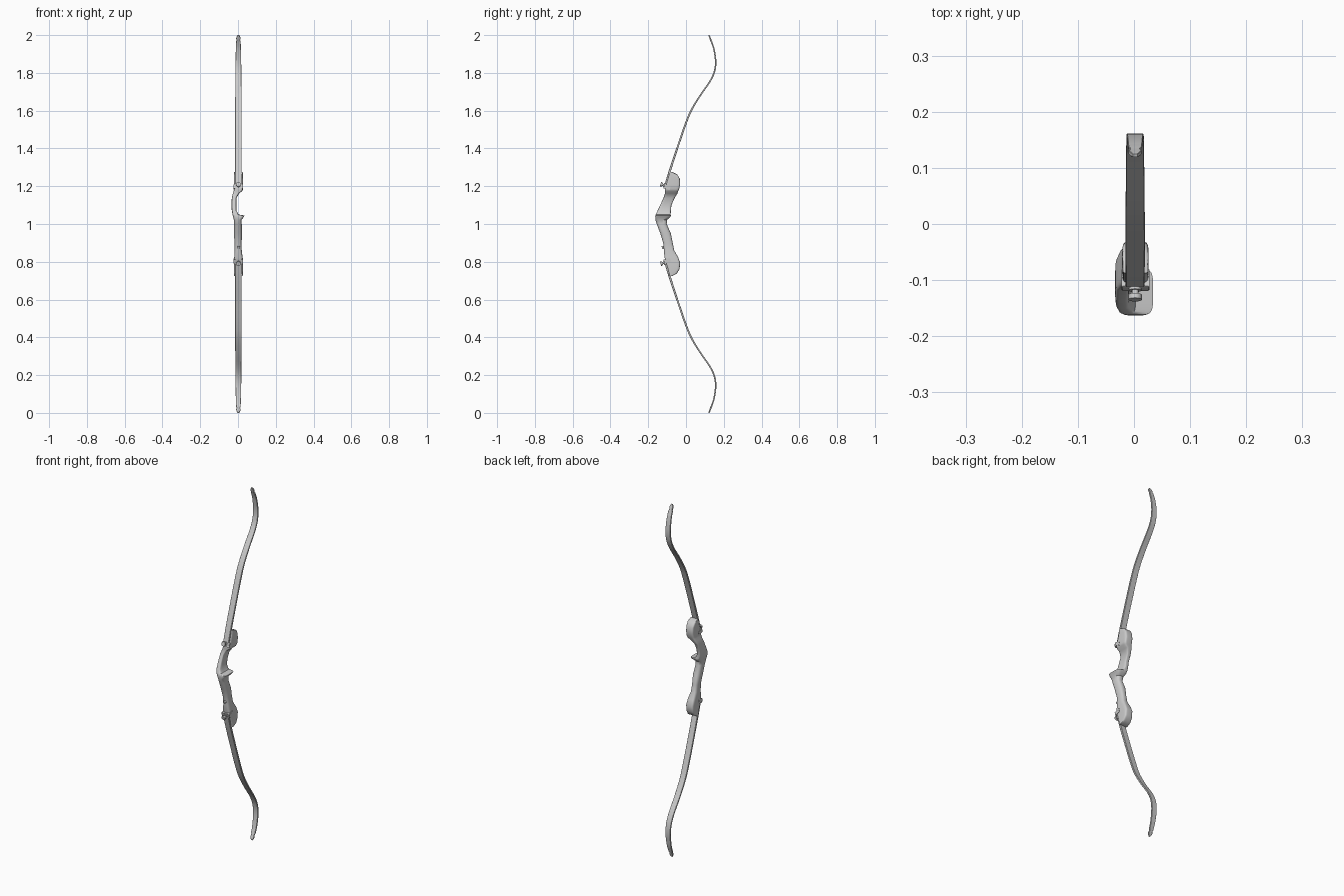
import bpy, bmesh, math
from mathutils import Vector, Matrix

if "Cube" in bpy.data.objects:
    bpy.data.objects.remove(bpy.data.objects["Cube"])


def finish(name, bm, angle=35):
    bmesh.ops.recalc_face_normals(bm, faces=bm.faces[:])
    me = bpy.data.meshes.new(name)
    bm.to_mesh(me)
    bm.free()
    ob = bpy.data.objects.new(name, me)
    bpy.context.collection.objects.link(ob)
    bpy.ops.object.select_all(action='DESELECT')
    ob.select_set(True)
    bpy.context.view_layer.objects.active = ob
    bpy.ops.object.shade_smooth_by_angle(angle=math.radians(angle))
    return ob


def loft(name, rings, angle=35):
    bm = bmesh.new()
    vs = [[bm.verts.new(p) for p in r] for r in rings]
    n = len(vs[0])
    for a, b in zip(vs, vs[1:]):
        for i in range(n):
            j = (i + 1) % n
            bm.faces.new((a[i], a[j], b[j], b[i]))
    bm.faces.new(vs[0])
    bm.faces.new(vs[-1])
    return finish(name, bm, angle)


def spline(rows, steps):
    # Catmull-Rom through rows of numbers
    pts = [Vector(r) for r in rows]
    pts = [2 * pts[0] - pts[1]] + pts + [2 * pts[-1] - pts[-2]]
    out = []
    for a, b, c, d in zip(pts, pts[1:], pts[2:], pts[3:]):
        for k in range(steps):
            t = k / steps
            out.append(0.5 * (2 * b + (c - a) * t + (2 * a - 5 * b + 4 * c - d) * t * t
                              + (3 * b - a - 3 * c + d) * t ** 3))
    return out + [pts[-2]]


def rod(name, centre, direction, parts, sides=20):
    # stacked discs along an axis: (start, end, radius)
    bm = bmesh.new()
    rot = Vector(direction).to_track_quat('Z', 'Y').to_matrix().to_4x4()
    for a, b, r in parts:
        m = Matrix.Translation(centre) @ rot @ Matrix.Translation((0, 0, (a + b) / 2))
        bmesh.ops.create_cone(bm, cap_ends=True, segments=sides, radius1=r, radius2=r,
                              depth=b - a, matrix=m)
    return finish(name, bm)


# riser: z, front y, back y, left x, right x, squareness
RISER = [
    (0.726, -.089, -.070, -.020, .025, 6), (0.738, -.090, -.048, -.021, .026, 6),
    (0.762, -.096, -.034, -.021, .026, 6), (0.795, -.107, -.031, -.021, .026, 6),
    (0.825, -.114, -.042, -.020, .024, 5), (0.860, -.117, -.062, -.018, .020, 3),
    (0.900, -.121, -.070, -.018, .019, 2.6), (0.950, -.136, -.080, -.022, .022, 2.5),
    (1.000, -.155, -.102, -.021, .020, 2.5), (1.022, -.162, -.100, -.022, .019, 3),
    (1.038, -.163, -.082, -.026, .031, 5), (1.045, -.162, -.080, -.028, .034, 5),
    (1.050, -.160, -.081, -.029, .003, 5), (1.070, -.151, -.080, -.033, -.008, 5),
    (1.100, -.137, -.077, -.034, -.009, 5), (1.138, -.119, -.060, -.033, -.008, 5),
    (1.162, -.112, -.045, -.027, .006, 5), (1.174, -.111, -.041, -.023, .022, 6),
    (1.185, -.112, -.036, -.021, .026, 6), (1.210, -.105, -.031, -.021, .026, 6),
    (1.240, -.096, -.033, -.021, .026, 6), (1.262, -.090, -.046, -.021, .026, 6),
    (1.274, -.088, -.070, -.020, .025, 6)]


def riser_ring(z, f, b, l, r, e, n=28):
    ring = []
    for i in range(n):
        t = 2 * math.pi * (i + .5) / n
        c, s = math.cos(t), math.sin(t)
        ring.append(((l + r) / 2 + (r - l) / 2 * math.copysign(abs(c) ** (2 / e), c),
                     (f + b) / 2 + (b - f) / 2 * math.copysign(abs(s) ** (2 / e), s), z))
    return ring


loft("riser", [riser_ring(*row) for row in RISER], 40)

# limb: y, height above the middle, half width, half thickness
LIMB = [
    (-.112, .190, .017, .006), (-.086, .280, .017, .006), (-.045, .405, .0175, .005),
    (-.002, .530, .0175, .005), (.028, .602, .017, .0045), (.075, .680, .0165, .004),
    (.125, .752, .016, .004), (.150, .805, .0155, .004), (.157, .860, .015, .004),
    (.148, .925, .0135, .004), (.134, .967, .012, .004)]
LIMB_TIP = [(.132, .971, .009, .004), (.130, .977, .009, .004), (.128, .982, .0115, .004),
            (.125, .991, .009, .004), (.122, 1.0, .004, .003)]
CX = .002

for side, s in (("upper", 1), ("lower", -1)):
    path = spline(LIMB, 5) + [Vector(p) for p in LIMB_TIP]
    rings = []
    for i, (y, h, w, t) in enumerate(path):
        a, b = path[max(i - 1, 0)], path[min(i + 1, len(path) - 1)]
        d = Vector((b[0] - a[0], b[1] - a[1])).normalized()
        ny, nz = -d.y * t, d.x * t
        c = .25 * t   # small edge bevel
        section = [(-w, -t + c), (-w + c, -t), (w - c, -t), (w, -t + c),
                   (w, t - c), (w - c, t), (-w + c, t), (-w, t - c)]
        rings.append([(CX + u, y + ny * v / t, 1 + s * (h + nz * v / t)) for u, v in section])
    loft(side + "_limb", rings, 30)

    # pocket lip holding the limb root
    bm = bmesh.new()
    bmesh.ops.create_cube(bm, size=1, matrix=Matrix.Translation((.0025, -.099, 1 + s * .196))
                          @ Matrix.Rotation(-s * .3, 4, 'X')
                          @ Matrix.Diagonal((.05, .036, .024, 1)))
    bmesh.ops.bevel(bm, geom=bm.edges[:], offset=.002, segments=2, affect='EDGES')
    finish(side + "_limb_pocket", bm)

    # limb bolt with a flanged head
    rod(side + "_limb_bolt", (CX, -.105, 1 + s * .202), (0, -.96, s * .28),
        [(0, .022, .006), (.009, .014, .011), (.022, .031, .012)])

# small accessory bushing under the grip
rod("front_bushing", (CX, -.11, .88), (0, -.96, -.28), [(0, .014, .006), (.010, .018, .008)])
